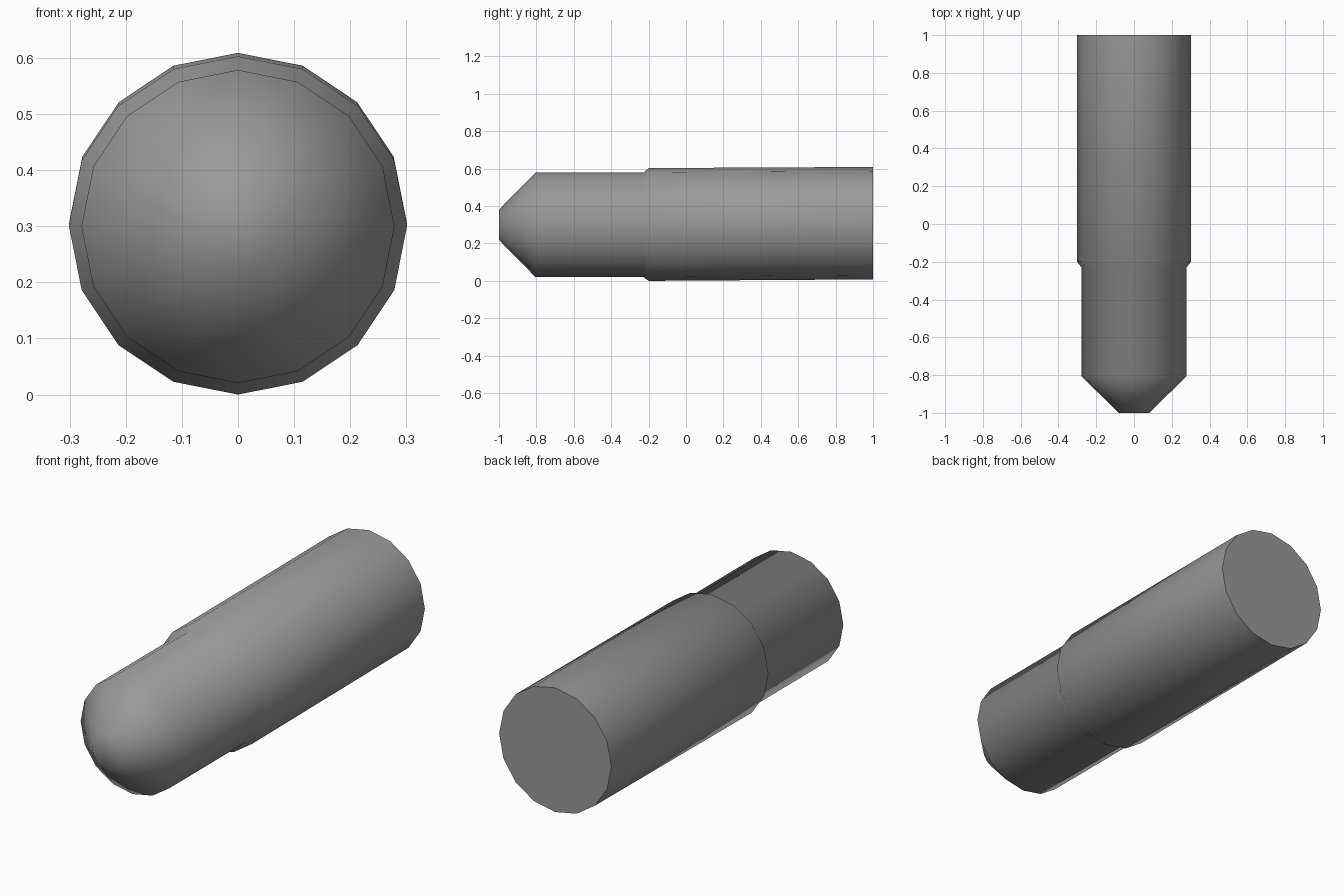
import bpy, bmesh, math

if "Cube" in bpy.data.objects:
    bpy.data.objects.remove(bpy.data.objects["Cube"])

SIDES = 16
# Sections along the length: y, radius, centre height (rear body rises slightly)
SECTIONS = [
    (-1.00, 0.081, 0.300),
    (-0.805, 0.279, 0.2995),
    (-0.228, 0.279, 0.2995),
    (-0.20, 0.3015, 0.3015),
    (1.00, 0.3005, 0.3085),
]


def ring(bm, y, r, zc):
    return [bm.verts.new((r * math.sin(math.tau * i / SIDES), y,
                          zc + r * math.cos(math.tau * i / SIDES)))
            for i in range(SIDES)]


# Stepped round body with a tapered nose
bm = bmesh.new()
rings = [ring(bm, *s) for s in SECTIONS]
for a, b in zip(rings, rings[1:]):
    for i in range(SIDES):
        j = (i + 1) % SIDES
        bm.faces.new((a[i], a[j], b[j], b[i]))
nose = bm.faces.new(rings[0])
rear = bm.faces.new(rings[-1])
bmesh.ops.recalc_face_normals(bm, faces=bm.faces)

# Smooth everywhere except the flat rear cap
for f in bm.faces:
    f.smooth = True
rear.smooth = False
for e in rear.edges:
    e.smooth = False

mesh = bpy.data.meshes.new("stepped_body")
bm.to_mesh(mesh)
bm.free()
body = bpy.data.objects.new("stepped_body", mesh)
bpy.context.collection.objects.link(body)

# Dark grey finish
dark = bpy.data.materials.new("dark_grey")
dark.diffuse_color = (0.32, 0.32, 0.32, 1)
dark.use_nodes = True
dark.node_tree.nodes["Principled BSDF"].inputs["Base Color"].default_value = dark.diffuse_color
mesh.materials.append(dark)
